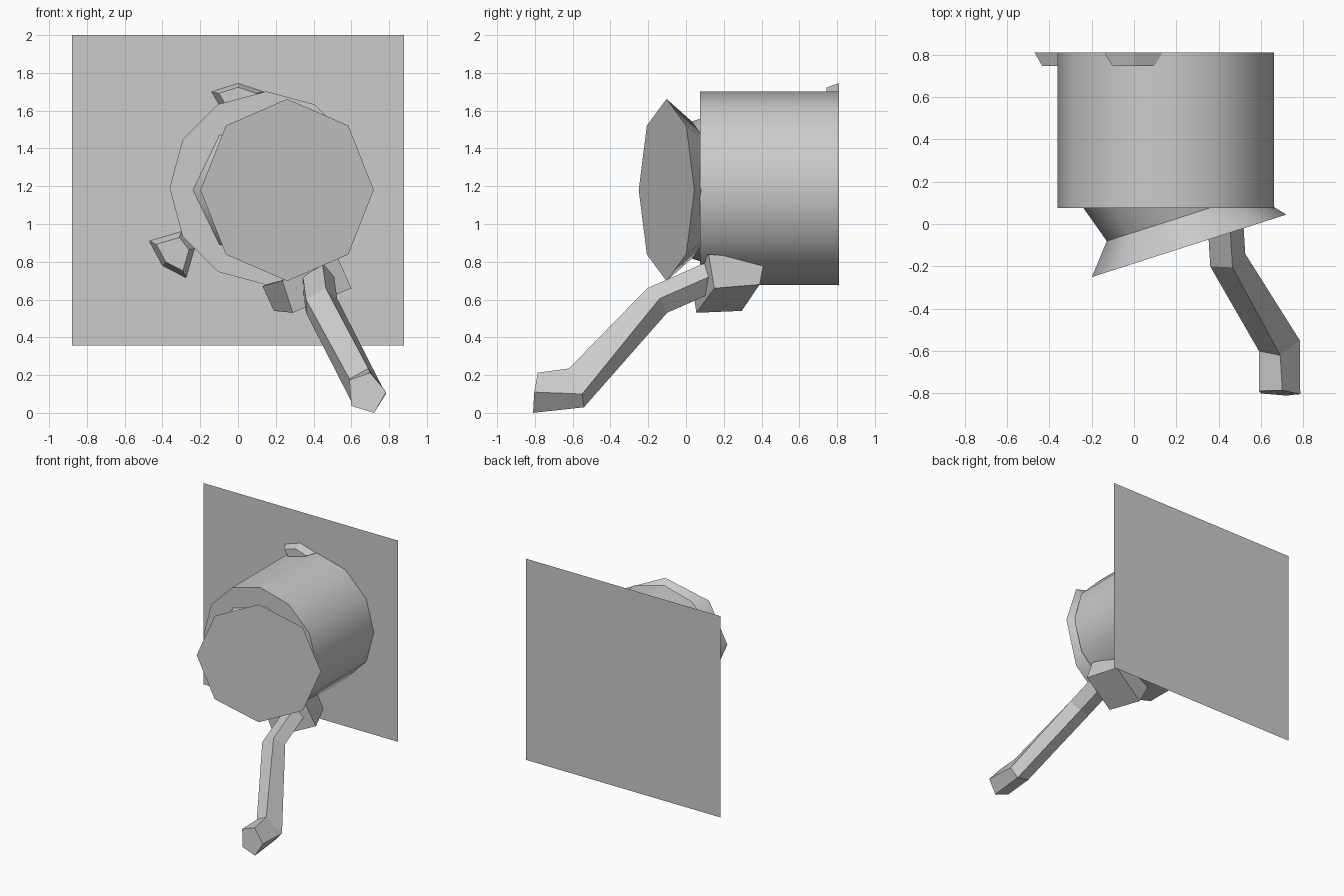
import bpy, bmesh
from math import sin, cos, tau, radians
from mathutils import Vector

if "Cube" in bpy.data.objects:
    bpy.data.objects.remove(bpy.data.objects["Cube"])


def loft(name, rings, cap_start=True, cap_end=True, smooth=None):
    """Skin a list of equal-length closed rings."""
    bm = bmesh.new()
    loops = [[bm.verts.new(p) for p in ring] for ring in rings]
    n = len(loops[0])
    for a, b in zip(loops, loops[1:]):
        for i in range(n):
            j = (i + 1) % n
            bm.faces.new((a[i], a[j], b[j], b[i]))
    if cap_start:
        bm.faces.new(loops[0])
    if cap_end:
        bm.faces.new(loops[-1])
    bmesh.ops.recalc_face_normals(bm, faces=bm.faces)
    mesh = bpy.data.meshes.new(name)
    bm.to_mesh(mesh)
    bm.free()
    obj = bpy.data.objects.new(name, mesh)
    bpy.context.collection.objects.link(obj)
    if smooth:
        bpy.ops.object.select_all(action='DESELECT')
        bpy.context.view_layer.objects.active = obj
        obj.select_set(True)
        bpy.ops.object.shade_smooth_by_angle(angle=radians(smooth))
    return obj


def circle(center, u, v, r, n):
    return [center + r * (cos(tau * i / n) * u + sin(tau * i / n) * v)
            for i in range(n)]


X, Z = Vector((1, 0, 0)), Vector((0, 0, 1))

# wall plate: a single flat sheet
bpy.ops.mesh.primitive_plane_add(size=1, location=(0, 0.81, 1.178),
                                 rotation=(radians(90), 0, 0))
plate = bpy.context.object
plate.name = "wall_plate"
plate.scale = (1.76, 1.645, 1)

# round housing, twelve sides, closed at the front
loft("housing", [circle(Vector((0.15, y, 1.19)), X, Z, 0.512, 12)
                 for y in (0.075, 0.81)], cap_end=False, smooth=35)

# tilted eight-sided knob with a narrow waist
tilt = radians(17.8)
u = Vector((cos(tilt), sin(tilt), 0))
axis = Vector((-sin(tilt), cos(tilt), 0))
face = Vector((0.26, -0.103, 1.18))
loft("knob", [circle(face + axis * d, u, Z, r, 8)
              for d, r in ((0, 0.482), (0.14, 0.363), (0.36, 0.432))], smooth=50)

# tapered five-sided bolts on the plate
bolts = {
    "bolt_top": [(-0.14, 1.70), (-0.08, 1.60), (0.08, 1.60), (0.135, 1.70), (0, 1.745)],
    "bolt_low": [(-0.47, 0.91), (-0.40, 0.78), (-0.275, 0.715), (-0.23, 0.87), (-0.30, 0.96)],
}
for name, pts in bolts.items():
    cx, cz = (sum(c) / 5 for c in zip(*pts))
    front = [(cx + (x - cx) * 0.72, 0.745, cz + (z - cz) * 0.72) for x, z in pts]
    loft(name, [front, [(x, 0.81, z) for x, z in pts]], cap_end=False)

# skewed block under the housing that holds the lever
loft("lever_block", [
    [(0.60, 0.15, 0.66), (0.29, 0.055, 0.53), (0.235, 0.03, 0.70), (0.52, 0.12, 0.84)],
    [(0.50, 0.39, 0.68), (0.19, 0.295, 0.54), (0.13, 0.32, 0.67), (0.415, 0.415, 0.81)],
])

# bent five-sided lever
bend = [(0.465, -0.205, 0.66), (0.525, -0.14, 0.605), (0.46, -0.10, 0.53),
        (0.36, -0.12, 0.53), (0.36, -0.20, 0.60)]
root = [Vector(p) + Vector((-0.02, 0.33, 0.145)) for p in bend]
elbow = [(0.69, -0.62, 0.235), (0.783, -0.55, 0.10), (0.72, -0.54, 0.03),
         (0.60, -0.56, 0.06), (0.59, -0.60, 0.18)]
tip = [(0.70, -0.785, 0.213), (0.785, -0.803, 0.11), (0.72, -0.81, 0.0),
       (0.60, -0.80, 0.037), (0.59, -0.788, 0.175)]
loft("lever", [root, bend, elbow, tip])
